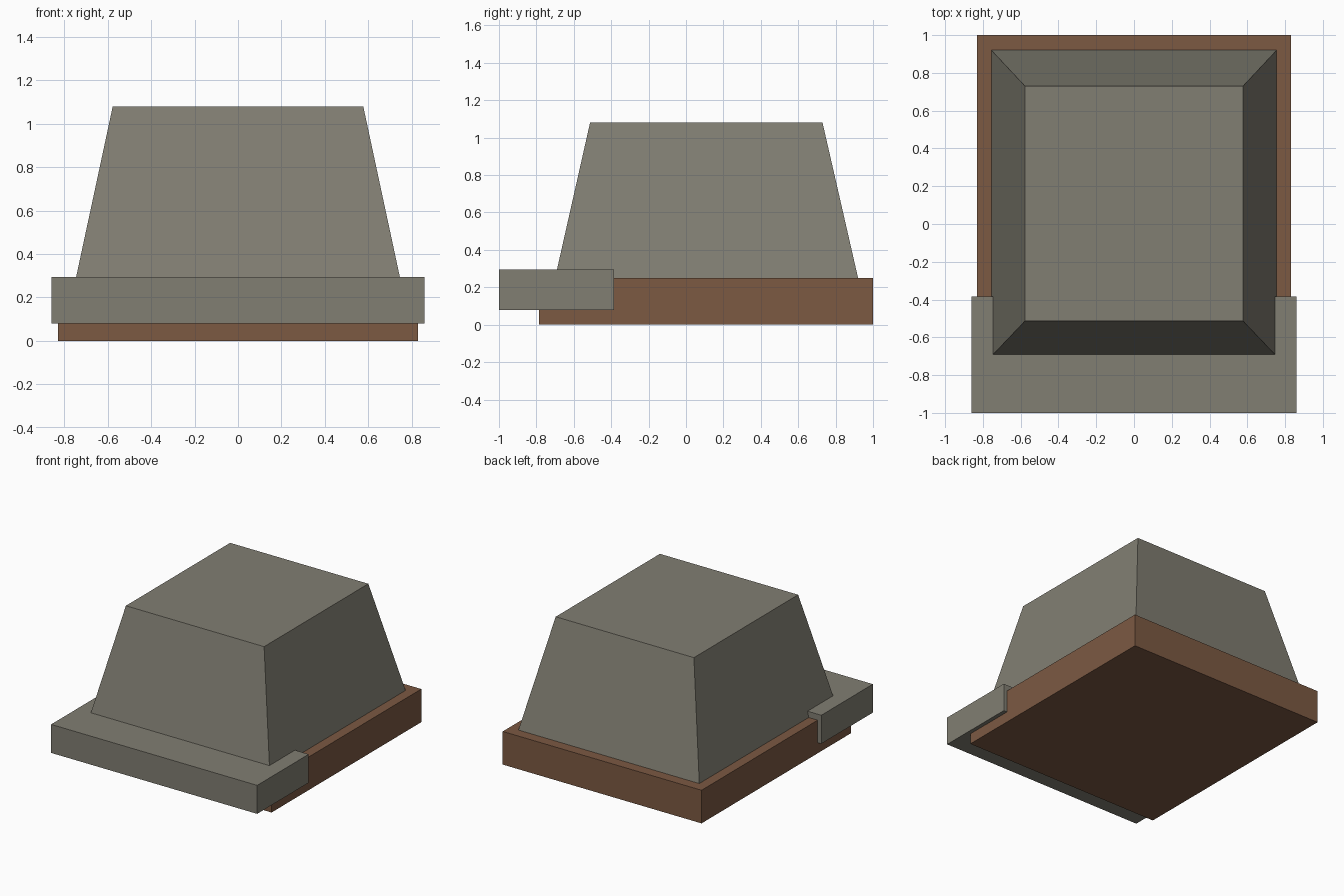
import bpy, bmesh

if "Cube" in bpy.data.objects:
    bpy.data.objects.remove(bpy.data.objects["Cube"])


def material(name, rgb):
    m = bpy.data.materials.new(name)
    m.diffuse_color = (*rgb, 1)
    m.use_nodes = True
    m.node_tree.nodes["Principled BSDF"].inputs["Base Color"].default_value = m.diffuse_color
    return m


def block(name, bottom, top, z0, z1, mat):
    """Flat-faced block between two rectangles given as (half_x, y_min, y_max)."""
    bm = bmesh.new()
    rings = []
    for (hx, y0, y1), z in ((bottom, z0), (top, z1)):
        corners = ((-hx, y0), (hx, y0), (hx, y1), (-hx, y1))
        rings.append([bm.verts.new((x, y, z)) for x, y in corners])
    low, high = rings
    bm.faces.new(low[::-1])
    bm.faces.new(high)
    for i in range(4):
        j = (i + 1) % 4
        bm.faces.new((low[i], low[j], high[j], high[i]))
    mesh = bpy.data.meshes.new(name)
    bm.to_mesh(mesh)
    bm.free()
    mesh.materials.append(mat)
    obj = bpy.data.objects.new(name, mesh)
    bpy.context.collection.objects.link(obj)
    return obj


stone = material("warm_grey", (0.22, 0.21, 0.17))
brown = material("brown", (0.20, 0.10, 0.055))

# Brown base plate
plate = (0.83, -0.785, 1.0)
block("base_plate", plate, plate, 0.0, 0.25, brown)

# Tapered main body
block("tapered_body", (0.755, -0.70, 0.92), (0.577, -0.513, 0.73), 0.25, 1.08, stone)

# Front ledge wrapping the base
ledge = (0.86, -1.0, -0.385)
block("front_ledge", ledge, ledge, 0.08, 0.295, stone)
